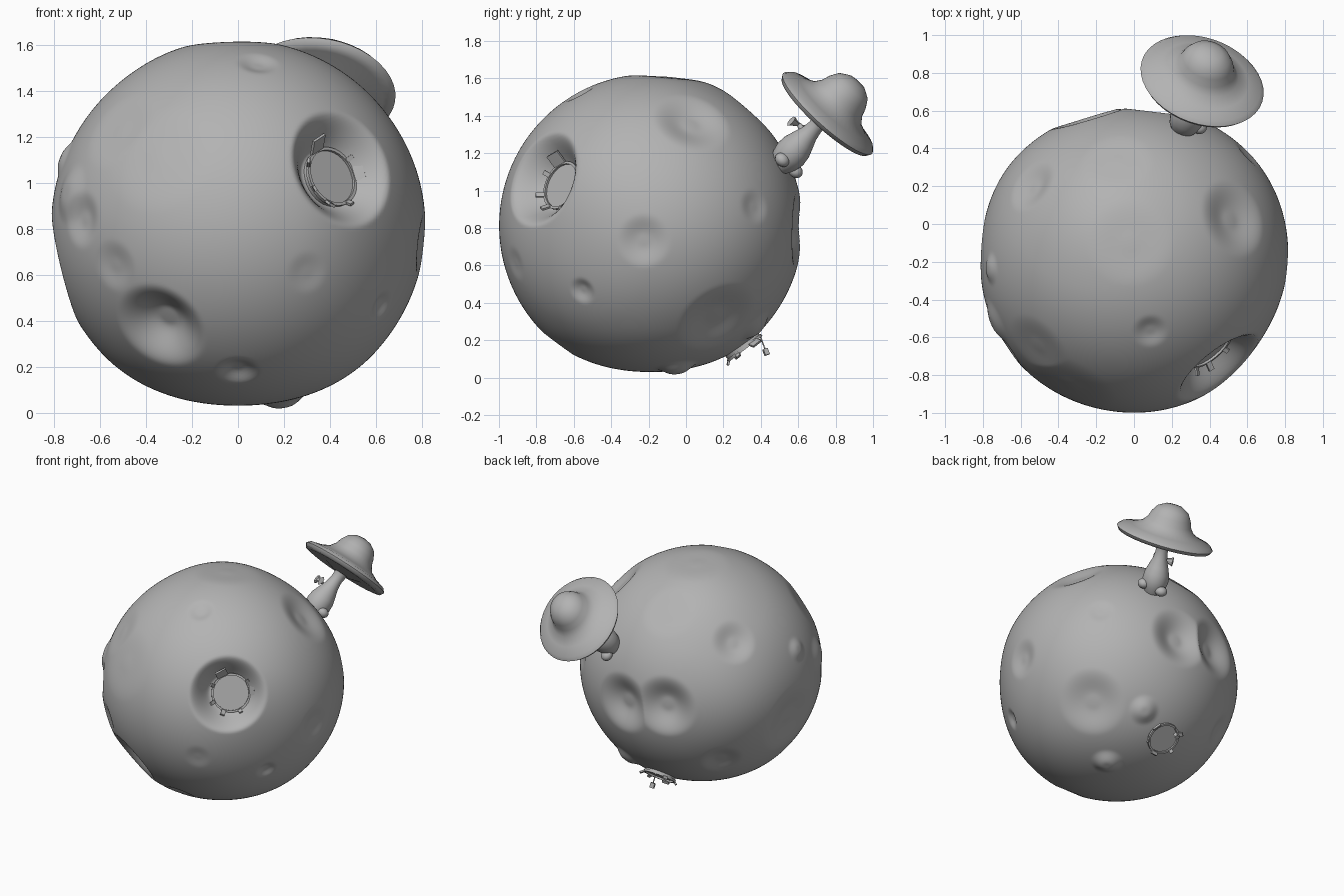
import bpy, bmesh, math
from mathutils import Vector, Matrix

if "Cube" in bpy.data.objects:
    bpy.data.objects.remove(bpy.data.objects["Cube"])

grey = bpy.data.materials.new("plain_grey")
grey.diffuse_color = (0.45, 0.45, 0.45, 1)
grey.use_nodes = True
grey.node_tree.nodes["Principled BSDF"].inputs["Base Color"].default_value = grey.diffuse_color
CENTRE, R = Vector((0, -0.187, 0.812)), 0.812


def finish(name, bm, smooth=True):
    bmesh.ops.recalc_face_normals(bm, faces=bm.faces)
    me = bpy.data.meshes.new(name)
    bm.to_mesh(me)
    bm.free()
    me.materials.append(grey)
    ob = bpy.data.objects.new(name, me)
    bpy.context.collection.objects.link(ob)
    if smooth:
        bpy.context.view_layer.objects.active = ob
        ob.select_set(True)
        bpy.ops.object.shade_smooth_by_angle(angle=math.radians(50))
        ob.select_set(False)
    return ob


def frame(origin, n, ref=(0, 0, 1)):
    """Matrix with local z along n and local x along ref x n."""
    z = Vector(n).normalized()
    x = Vector(ref).cross(z).normalized()
    m = Matrix((x, z.cross(x), z)).transposed().to_4x4()
    m.translation = Vector(origin)
    return m


def lathe(name, pts, m, steps=32):
    bm = bmesh.new()
    vs = [bm.verts.new((r, 0, z)) for r, z in pts]
    es = [bm.edges.new(p) for p in zip(vs, vs[1:])]
    bmesh.ops.spin(bm, geom=vs + es, cent=(0, 0, 0), axis=(0, 0, 1),
                   angle=math.tau, steps=steps, use_merge=False)
    bmesh.ops.remove_doubles(bm, verts=bm.verts, dist=1e-4)
    bm.transform(m)
    return finish(name, bm)


def box(bm, m, size):
    bmesh.ops.create_cube(bm, size=1, matrix=m @ Matrix.Diagonal((*size, 1)))


def blob(name, m, size):
    bm = bmesh.new()
    bmesh.ops.create_uvsphere(bm, u_segments=16, v_segments=10, radius=1,
                              matrix=m @ Matrix.Diagonal((*size, 1)))
    return finish(name, bm)


# Planet craters: direction, radius, depth (negative depth is a bump)
CRATERS = [
    (-.34, -.58, -.44, .22, .10), (.085, -.37, .69, .10, .018),
    (.30, -.72, -.20, .10, .008), (.63, -.37, -.35, .08, .02),
    (0, -.50, -.63, .10, .03), (-.34, -.66, .30, .26, .012),
    (-.67, -.45, .03, .13, .025), (-.53, -.58, -.17, .12, .015),
    (.53, .22, .56, .22, .045), (.80, -.04, -.08, .15, .028),
    (.59, .54, .10, .10, .012), (.52, .36, -.50, .24, .045),
    (.10, .79, -.02, .23, .075), (-.23, .76, .03, .23, .075),
    (-.54, .39, .455, .16, .03), (-.09, .52, .61, .20, .012),
    (-.02, .09, .80, .24, .014), (-.51, -.46, .42, .20, .015),
    (-.75, -.05, .29, .09, -.018), (-.77, .05, -.18, .27, .045),
    (-.50, .48, -.40, .15, .025), (.22, .55, -.53, .11, -.028),
    (.20, .14, -.77, .12, -.035), (-.72, -.33, .14, .14, -.018)]
# Broad unevenness of the planet
BROAD = [(.82, .57, 0, .7, -.018), (-.82, -.57, 0, .7, -.01), (0, 0, -.8, .65, .03),
         (.82, -.57, -.1, .5, .018), (-.82, .57, 0, .5, -.015), (-.24, .34, .8, .45, -.015)]
HATCH_DIR = Vector((.615, -.72, .325)).normalized()


def smoothstep(t):
    t = max(0, min(1, t))
    return t * t * (3 - 2 * t)


planet = bmesh.new()
bmesh.ops.create_icosphere(planet, subdivisions=7, radius=1)
spots = [(Vector(c[:3]).normalized(), c[3], c[4], .2) for c in CRATERS]
spots.append((Vector((.585, -.745, .325)).normalized(), .275, .166, .52))  # hatch crater
waves = [(Vector(c[:3]).normalized(), c[3], c[4], 0) for c in BROAD]


def height(n, spot):
    d, r, depth, floor = spot
    dist = (n - d).length * R / r
    return 0 if dist >= 1 else depth * (1 - smoothstep((dist - floor) / (1 - floor)))


for v in planet.verts:
    n = v.co.normalized()
    hs = [height(n, s) for s in spots] + [0]
    v.co = CENTRE + n * (R - max(hs) - min(hs) - sum(height(n, s) for s in waves))
finish("planet", planet)


# Hatches: disc, ring, splayed flaps round the edge
def hatch(name, m, rad, tilt, flaps):
    lathe(name + "_disc", [(0, -.03), (rad, -.03), (rad, .004), (0, .004)], m)
    w = .007
    ring = [(rad - w, 0), (rad + w, 0), (rad + w, .016), (rad - w, .016), (rad - w, 0)]
    lathe(name + "_ring", ring, m)
    bm = bmesh.new()
    for deg, wide, tall in flaps:
        f = (m @ Matrix.Rotation(math.radians(deg), 4, 'Z')
             @ Matrix.Translation((rad, 0, .01))
             @ Matrix.Rotation(math.radians(tilt), 4, 'Y')
             @ Matrix.Translation((0, 0, tall / 2)))
        box(bm, f, (.012, wide, tall))
    finish(name + "_flaps", bm, False)


hatch("crater_hatch", frame(CENTRE + HATCH_DIR * .655, HATCH_DIR), .128, 40,
      [(115, .08, .075), (5, .065, .05), (35, .02, .035), (155, .025, .04),
       (205, .025, .05), (245, .03, .05), (295, .025, .03)])
under = Vector((0, .61, -.79)).normalized()
um = frame(Vector((0, .308, .165)), under)
hatch("lower_hatch", um, .108, 50,
      [(150, .06, .035), (40, .03, .035), (205, .025, .025), (265, .05, .025), (330, .025, .025)])

# Little post with a box on the lower hatch
bm = bmesh.new()
at = um @ Matrix.Rotation(math.radians(75), 4, 'Z') @ Matrix.Translation((.112, 0, 0))
at = at @ Matrix.Rotation(math.radians(-18), 4, 'Y')
box(bm, at @ Matrix.Translation((0, 0, .045)), (.006, .006, .09))
box(bm, at @ Matrix.Translation((0, 0, .1)), (.025, .03, .035))
finish("lower_post", bm, False)

# Mushroom figure with a slightly oval cap
up = Vector((.27, .65, .71)).normalized()
cap_up = Vector((.2, .67, .715)).normalized()
brim = Vector((.36, .755, 1.41))
foot = brim - up * .38
cap_frame = (frame(brim, cap_up) @ Matrix.Rotation(math.radians(-20), 4, 'Z')
             @ Matrix.Diagonal((1.03, .95, 1, 1)))
lathe("mushroom_cap", [(0, -.045), (.06, -.045), (.15, -.02), (.28, -.026), (.315, -.02),
      (.33, .003), (.31, .025), (.24, .045), (.18, .075), (.15, .115), (.135, .16),
      (.108, .205), (.06, .235), (0, .245)], cap_frame, 40)
lathe("mushroom_stem", [(0, -.02), (.055, -.015), (.08, .03), (.09, .08), (.085, .13),
      (.068, .18), (.05, .23), (.042, .28), (.045, .33), (.06, .36), (0, .37)],
      frame(foot, up))
for side, p in (("right", (.345, .515, 1.165)), ("left", (.25, .585, 1.105))):
    blob(side + "_foot", frame(p, up), (.042, .042, .035))

# Small bow on the back of the stem
back = Vector((-.087, -.05, .08)).normalized()
bow = frame(foot + up * .21 + back * .085, back, up)
blob("bow_knot", bow, (.015, .015, .03))
bm = bmesh.new()
for s in (-1, 1):
    m = (bow @ Matrix.Translation((s * .035, 0, .01))
         @ Matrix.Rotation(-s * math.pi / 2, 4, 'Y') @ Matrix.Diagonal((.5, 1, 1, 1)))
    bmesh.ops.create_cone(bm, cap_ends=True, segments=8, radius1=.032, radius2=.006,
                          depth=.07, matrix=m)
finish("bow_loops", bm, False)
